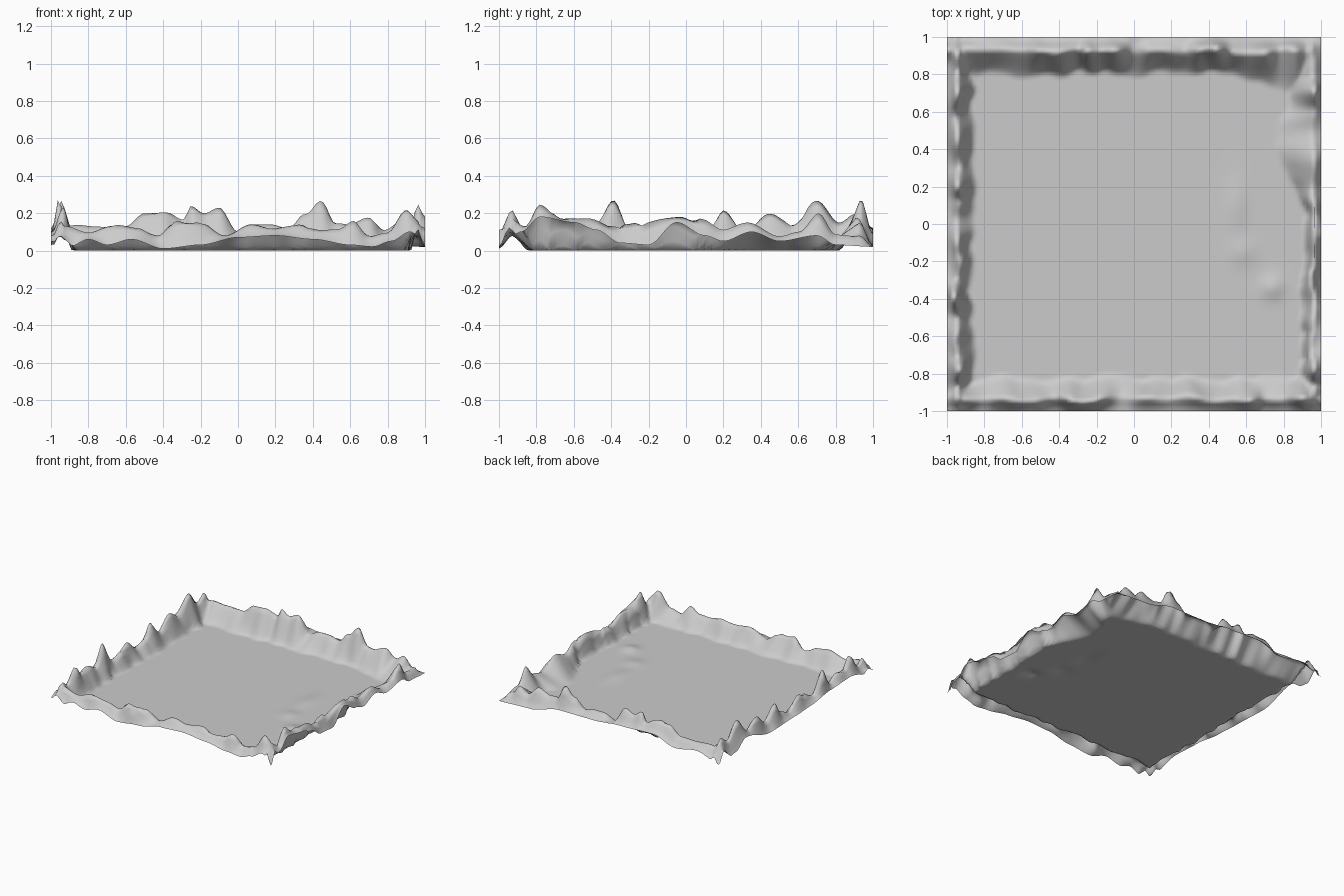
import bpy
import bmesh
import math
from mathutils import Vector, noise

cube = bpy.data.objects.get("Cube")
if cube:
    bpy.data.objects.remove(cube, do_unlink=True)

STEPS = 110

# Ridge outlines in hundredths: (position along the side, height)
FRONT_CREST = [(-100, 8), (-93, 14), (-80, 10), (-66, 14), (-53, 12), (-43, 8), (-33, 16),
               (-20, 15), (-7, 8), (7, 14), (20, 12), (32, 14), (44, 11), (54, 12), (62, 16),
               (70, 8), (80, 10), (90, 22), (100, 12)]
FRONT_RIM = [(-100, 5), (-90, 2), (-80, 6), (-70, 3), (-57, 6), (-40, 1), (-20, 3), (0, 7),
             (20, 8), (40, 6), (60, 3), (72, 2), (82, 5), (92, 10), (100, 2)]
BACK_CREST = [(-100, 12), (-87, 14), (-78, 13), (-60, 13), (-50, 20), (-40, 21), (-29, 17),
              (-25, 24), (-18, 20), (-10, 23), (0, 10), (9, 14), (18, 14), (27, 12), (36, 20),
              (44, 28), (52, 15), (59, 14), (70, 18), (78, 11), (86, 15), (93, 8), (100, 2)]
BACK_RIM = [(-100, 3), (-80, 9), (-60, 6), (-40, 12), (-10, 11), (15, 9), (45, 9), (72, 3), (100, 2)]
LEFT_CREST = [(-100, 8), (-93, 16), (-87, 12), (-78, 24), (-70, 15), (-60, 17), (-50, 12),
              (-39, 28), (-29, 10), (-18, 14), (-10, 17), (3, 8), (12, 12), (20, 22), (31, 11),
              (45, 20), (57, 14), (70, 27), (82, 15), (91, 20), (100, 8)]
LEFT_RIM = [(-100, 3), (-70, 10), (-45, 9), (-20, 6), (0, 5), (33, 4), (65, 12), (78, 5), (100, 1)]
RIGHT_CREST = [(-100, 12), (-93, 18), (-86, 13), (-78, 25), (-66, 17), (-52, 18), (-40, 13),
               (-25, 15), (-5, 18), (10, 17), (20, 12), (33, 15), (50, 8), (60, 10), (71, 20),
               (80, 9), (93, 8), (100, 2)]
RIGHT_RIM = [(-100, 2), (-88, 10), (-78, 18), (-60, 15), (-48, 11), (-35, 4), (-20, 3), (-5, 15),
             (10, 8), (20, 5), (35, 10), (50, 5), (70, 8), (80, 3), (100, 2)]


def ease(f):
    return f * f * (3 - 2 * f)


def along(points, u):
    """Smoothly interpolated height at position u on a side."""
    u *= 100
    for (a, h), (b, k) in zip(points, points[1:]):
        if u <= b:
            return (h + (k - h) * ease(max(0, (u - a) / (b - a)))) / 100
    return points[-1][1] / 100


def wobble(u, seed, size):
    return size * noise.noise(Vector((u * 7, seed, 0.5)))


def ridge(u, depth, side):
    """Height of one side's ridge at a given distance in from the rim."""
    crest, rim, top_at, foot_at, seed = side
    top_at = max(0.025, top_at + wobble(u, seed, 0.025))
    foot_at = max(top_at + 0.04, foot_at(u) + wobble(u * 1.4, seed + 5, 0.035))
    top = along(crest, u)
    if depth < top_at:
        low = min(along(rim, u), top)
        return low + (top - low) * ease(depth / top_at)
    if depth > foot_at:
        return 0
    f = (depth - top_at) / (foot_at - top_at)
    return top * (1 - f) ** 1.5 * (1 + 0.5 * f)


def bump(x, y, cx, cy, rx, ry, height):
    return height * math.exp(-((x - cx) / rx) ** 2 - ((y - cy) / ry) ** 2)


def right_foot(u):
    return 0.09 + 0.13 * math.exp(-((u - 0.4) / 0.2) ** 2) + 0.08 * ease(max(0, u))


def back_foot(u):
    return 0.2 + 0.1 * math.exp(-((u - 0.8) / 0.15) ** 2)


FRONT = (FRONT_CREST, FRONT_RIM, 0.065, lambda u: 0.18, 1)
BACK = (BACK_CREST, BACK_RIM, 0.08, back_foot, 2)
LEFT = (LEFT_CREST, LEFT_RIM, 0.055, lambda u: 0.14, 3)
RIGHT = (RIGHT_CREST, RIGHT_RIM, 0.045, right_foot, 4)


def terrain(x, y):
    walls = max(ridge(x, 1 + y, FRONT), ridge(x, 1 - y, BACK),
                ridge(y, 1 + x, LEFT), ridge(y, 1 - x, RIGHT))
    mounds = (bump(x, y, 0.55, 0.1, 0.06, 0.14, 0.012)
              + bump(x, y, 0.58, -0.15, 0.07, 0.07, 0.012)
              + bump(x, y, 0.74, -0.34, 0.06, 0.06, 0.02))
    return max(walls, mounds) + 0.004


# Valley floor and surrounding ridges as a single open sheet
mesh = bpy.data.meshes.new("valley_terrain")
bm = bmesh.new()
bmesh.ops.create_grid(bm, x_segments=STEPS, y_segments=STEPS, size=1)
for v in bm.verts:
    v.co.z = terrain(v.co.x, v.co.y)
lowest = min(v.co.z for v in bm.verts)
for v in bm.verts:
    v.co.z -= lowest
for f in bm.faces:
    f.smooth = True
bm.to_mesh(mesh)
bm.free()
valley = bpy.data.objects.new("valley_terrain", mesh)
bpy.context.collection.objects.link(valley)

# Plain stone colour
stone = bpy.data.materials.new("stone_grey")
stone.use_nodes = True
colour = (0.6, 0.6, 0.6, 1)
stone.diffuse_color = colour
stone.node_tree.nodes["Principled BSDF"].inputs["Base Color"].default_value = colour
mesh.materials.append(stone)
